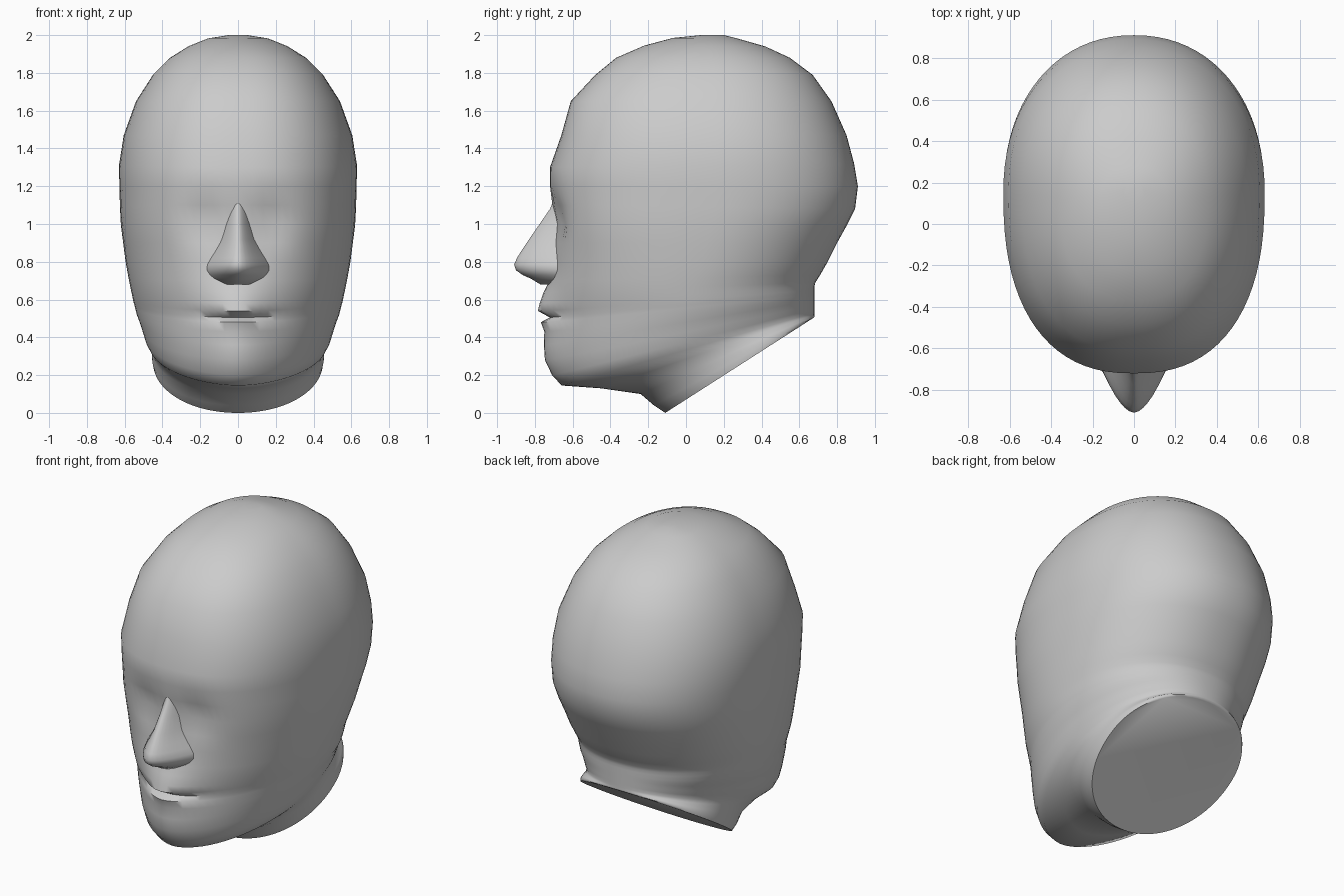
import bpy, bmesh
from math import sin, cos, pi, exp, copysign, radians


def loft(name, rings, closed, angle):
    """Skin a stack of equal-length point rings and cap both ends."""
    bm = bmesh.new()
    vs = [[bm.verts.new(p) for p in r] for r in rings]
    n = len(rings[0])
    for a, b in zip(vs, vs[1:]):
        for i in range(n):
            j = (i + 1) % n
            bm.faces.new((a[i], a[j], b[j], b[i]))
    bm.faces.new(vs[0])
    bm.faces.new(vs[-1][::-1])
    bmesh.ops.recalc_face_normals(bm, faces=bm.faces)
    me = bpy.data.meshes.new(name)
    bm.to_mesh(me)
    bm.free()
    ob = bpy.data.objects.new(name, me)
    bpy.context.collection.objects.link(ob)
    bpy.ops.object.select_all(action='DESELECT')
    ob.select_set(True)
    bpy.context.view_layer.objects.active = ob
    bpy.ops.object.shade_smooth_by_angle(angle=radians(angle))
    return ob


def bump(x, z, cx, cz, sx, sz):
    return exp(-((abs(x) - cx) / sx) ** 2 - ((z - cz) / sz) ** 2)


def spow(v, e):
    return copysign(abs(v) ** e, v)


# Head: each ring is front y, front z, back y, back z, half width
SECTIONS = [
    (0.08, 2.00, 0.20, 2.00, 0.05), (-0.07, 1.985, 0.28, 1.98, 0.16),
    (-0.22, 1.945, 0.42, 1.94, 0.26), (-0.37, 1.88, 0.55, 1.88, 0.36),
    (-0.48, 1.79, 0.67, 1.79, 0.45), (-0.61, 1.65, 0.77, 1.65, 0.54),
    (-0.66, 1.47, 0.85, 1.47, 0.605), (-0.72, 1.30, 0.89, 1.32, 0.63),
    (-0.72, 1.20, 0.91, 1.20, 0.628), (-0.71, 1.10, 0.895, 1.08, 0.625),
    (-0.70, 1.00, 0.85, 0.99, 0.62), (-0.70, 0.90, 0.80, 0.90, 0.608),
    (-0.70, 0.80, 0.75, 0.80, 0.595), (-0.71, 0.70, 0.71, 0.73, 0.58),
    (-0.715, 0.64, 0.685, 0.69, 0.57), (-0.715, 0.58, 0.68, 0.67, 0.562),
    (-0.715, 0.54, 0.68, 0.65, 0.556), (-0.715, 0.505, 0.68, 0.635, 0.55),
    (-0.715, 0.48, 0.68, 0.625, 0.545), (-0.715, 0.43, 0.68, 0.61, 0.538),
    (-0.715, 0.36, 0.68, 0.595, 0.522), (-0.71, 0.28, 0.68, 0.57, 0.505),
    (-0.69, 0.20, 0.68, 0.55, 0.49), (-0.65, 0.145, 0.68, 0.53, 0.47),
    (-0.45, 0.13, 0.68, 0.52, 0.455), (-0.24, 0.10, 0.68, 0.515, 0.45),
    (-0.17, 0.04, 0.68, 0.508, 0.455), (-0.11, 0.00, 0.67, 0.50, 0.45),
]
SEG = 80
rings = []
for fy, fz, by, bz, hw in SECTIONS:
    c = fy + (by - fy) * 0.54
    # Squarer at the brow, narrowing to the chin
    front_n = 2.4 if fz > 1 else 2.4 - 0.55 * min(1, (1 - fz) / 0.5)
    if fy > -0.3:
        front_n = 2.05
    ring = []
    for i in range(SEG):
        a = 2 * pi * i / SEG
        n = front_n if cos(a) > 0 else 2.15
        x = hw * spow(sin(a), 2 / n)
        k = spow(cos(a), 2 / n)
        y = c + abs(k) * ((fy if k > 0 else by) - c)
        z = fz + (bz - fz) * (y - fy) / (by - fy)
        if y < -0.3 and fz > 0.14 and fz < 1.3:
            # Eye sockets
            y += 0.04 * bump(x, z, 0.17, 1.02, 0.12, 0.10)
            # Muzzle and chin
            y -= 0.055 * bump(x, fz, 0, 0.58, 0.17, 0.10)
            y -= 0.04 * bump(x, fz, 0, 0.32, 0.20, 0.14)
            # Lips and the crease between them
            y -= 0.02 * bump(x, fz, 0, 0.54, 0.15, 0.03)
            y -= 0.03 * bump(x, fz, 0, 0.465, 0.15, 0.03)
            y += 0.045 * bump(x, fz, 0, 0.508, 0.19, 0.015)
        ring.append((x, y, z))
    rings.append(ring)
loft("head", rings, True, 60)

# Nose: z, ridge y, half width
NOSE = [
    (1.13, -0.70, 0.06), (1.08, -0.72, 0.065), (1.0, -0.775, 0.08),
    (0.92, -0.83, 0.105), (0.86, -0.87, 0.14), (0.82, -0.895, 0.165),
    (0.785, -0.91, 0.185), (0.755, -0.90, 0.19), (0.73, -0.865, 0.18),
    (0.71, -0.82, 0.165), (0.68, -0.77, 0.12),
]
BASE, STEPS = -0.62, 16
rings = []
for z, ridge, w in NOSE:
    us = [-1 + 2 * i / STEPS for i in range(STEPS + 1)]
    # Nostril wings hang a little higher than the tip is forward
    rings.append([(w * u, BASE + (ridge - BASE) * (1 - abs(u) ** 1.75), z) for u in us])
loft("nose", rings, True, 60)
